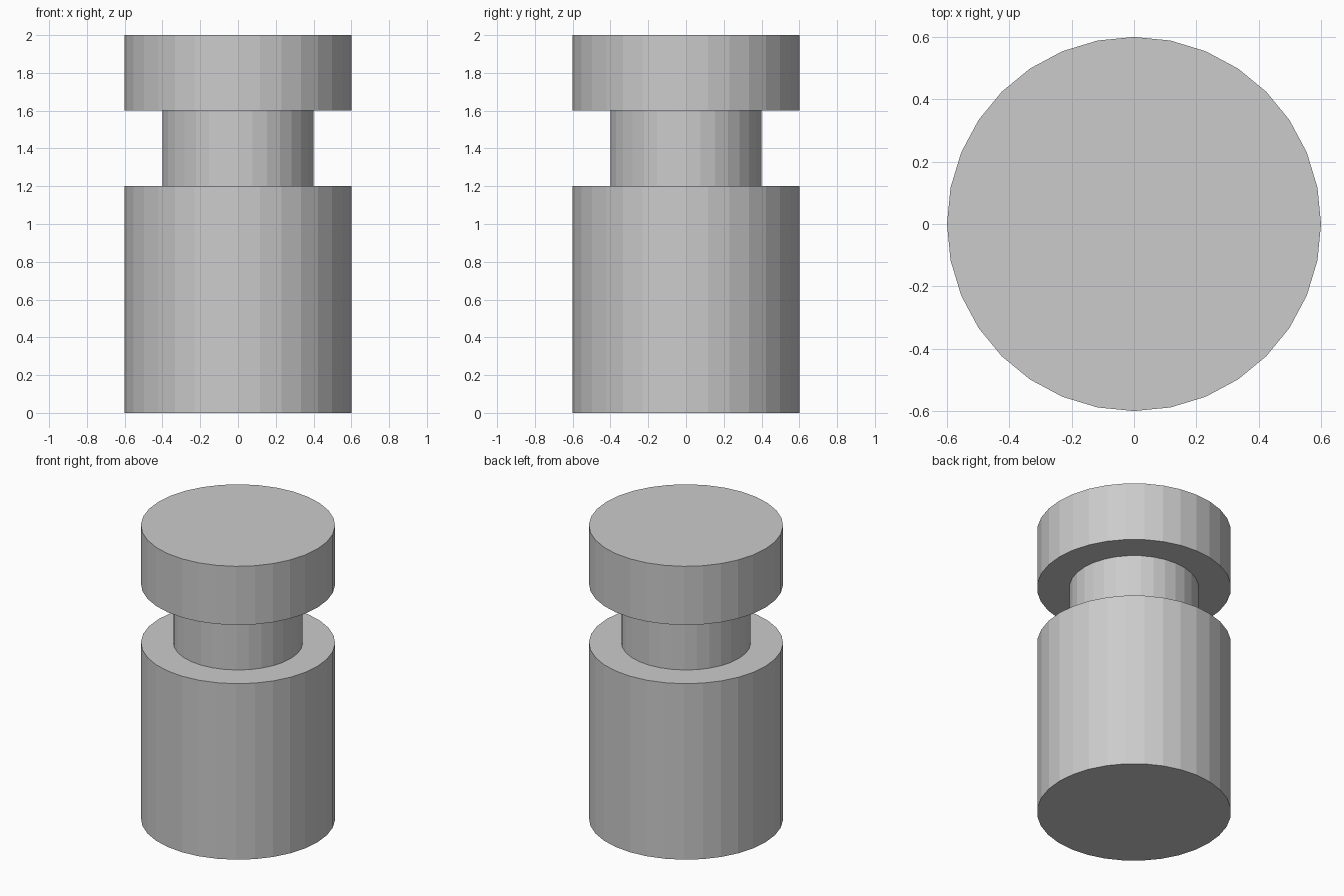
import bpy, bmesh
from math import cos, sin, tau

if "Cube" in bpy.data.objects:
    bpy.data.objects.remove(bpy.data.objects["Cube"])

SIDES = 32
# (radius, height) outline from bottom to top
PROFILE = [(0.6, 0.0), (0.6, 1.2), (0.4, 1.2), (0.4, 1.6), (0.6, 1.6), (0.6, 2.0)]

# grooved cylinder: one ring per profile point, bridged, with flat end caps
bm = bmesh.new()
rings = [[bm.verts.new((r * cos(tau * i / SIDES), r * sin(tau * i / SIDES), z))
          for i in range(SIDES)] for r, z in PROFILE]
for low, high in zip(rings, rings[1:]):
    for i in range(SIDES):
        j = (i + 1) % SIDES
        bm.faces.new((low[i], low[j], high[j], high[i]))
bm.faces.new(rings[0][::-1])
bm.faces.new(rings[-1])

mesh = bpy.data.meshes.new("grooved_cylinder")
bm.to_mesh(mesh)
bm.free()
bpy.context.collection.objects.link(bpy.data.objects.new("grooved_cylinder", mesh))
